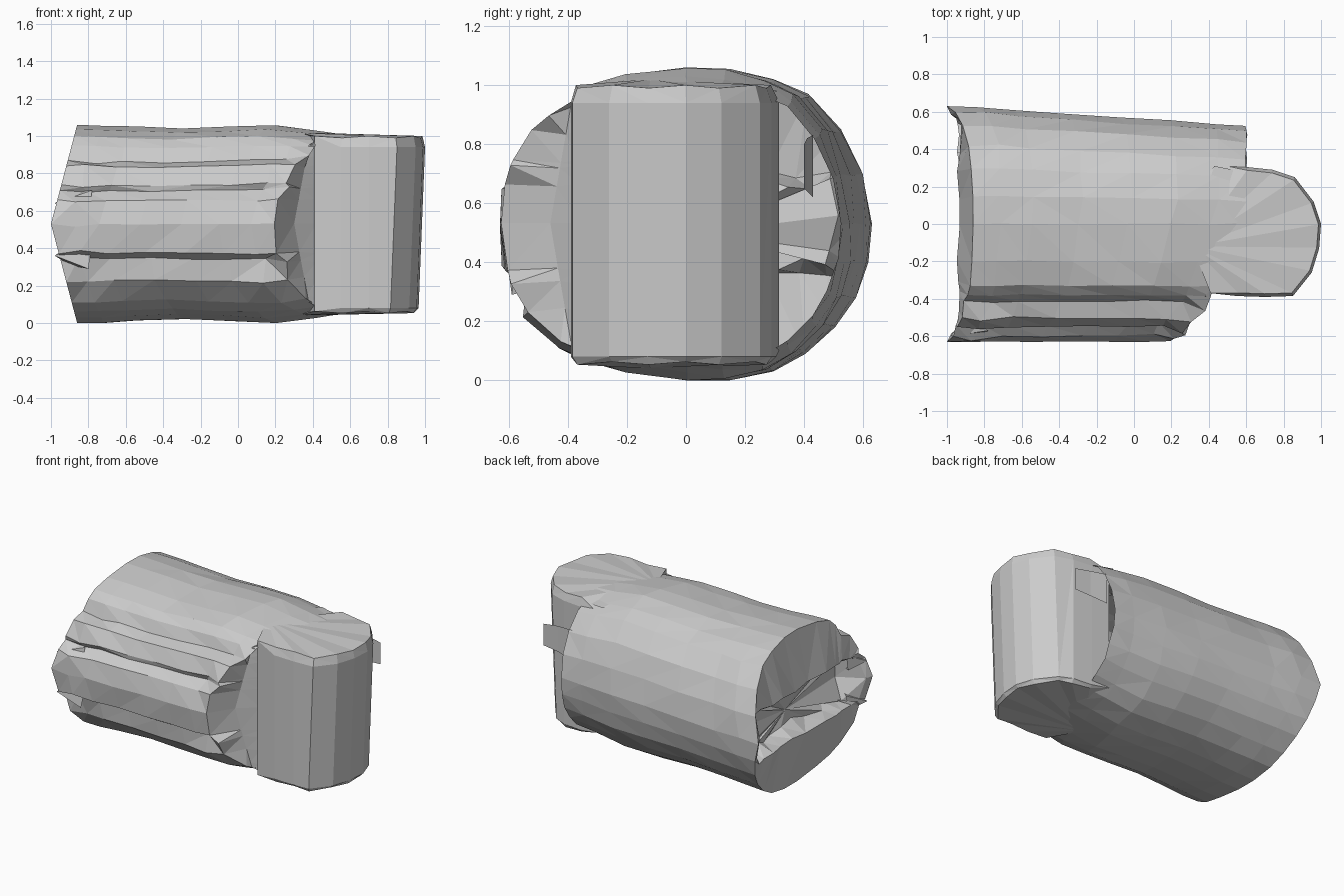
import bpy, bmesh, math, random
from mathutils import Vector

random.seed(4)
cube = bpy.data.objects.get("Cube")
if cube:
    bpy.data.objects.remove(cube)

grey = bpy.data.materials.new("plain_grey")
grey.use_nodes = True
grey.diffuse_color = (0.6, 0.6, 0.6, 1)
grey.node_tree.nodes["Principled BSDF"].inputs["Base Color"].default_value = (0.6, 0.6, 0.6, 1)

MID = 0.53  # height of the barrel axis


def finish(bm, name):
    bmesh.ops.remove_doubles(bm, verts=bm.verts, dist=0.0005)
    bmesh.ops.triangulate(bm, faces=bm.faces)
    bmesh.ops.recalc_face_normals(bm, faces=bm.faces)
    mesh = bpy.data.meshes.new(name)
    bm.to_mesh(mesh)
    bm.free()
    mesh.materials.append(grey)
    obj = bpy.data.objects.new(name, mesh)
    bpy.context.collection.objects.link(obj)
    return obj


def add_ring(bm, points):
    return [bm.verts.new(p) for p in points]


def bridge(bm, a, b, closed=True):
    n = len(a)
    for i in range(n if closed else n - 1):
        j = (i + 1) % n
        bm.faces.new((a[i], a[j], b[j], b[i]))


def fan(bm, ring, tip):
    v = bm.verts.new(tip)
    for i, p in enumerate(ring):
        bm.faces.new((p, ring[(i + 1) % len(ring)], v))


def lerp(a, b, t):
    return a + (b - a) * max(0, min(1, t))


# Barrel cross-section: stepped folds down the front, then round the back
front = [(-.33, 1.0), (-.38, .95), (-.41, .87), (-.5, .84), (-.55, .74), (-.54, .71),
         (-.6, .66), (-.63, .53), (-.61, .37), (-.55, .34), (-.54, .22),
         (-.43, .11), (-.33, .06)]
back = [(-.2, .03), (0, 0), (.15, 0), (.3, .03), (.41, .09), (.51, .18), (.58, .28),
        (.62, .4), (.63, .53), (.6, .7), (.53, .85), (.42, .97), (.3, 1.02), (.15, 1.055),
        (0, 1.06), (-.2, 1.035)]
profile = front + back


def left_x(z):
    return -0.86 - 0.14 * (1 - abs(z - MID) / MID)


def right_x(y):
    if y < -0.38:
        return lerp(0.41, 0.2, (-0.38 - y) / 0.24)
    return lerp(0.41, 0.6, (y + 0.38) / 0.5)


def barrel_point(y, z, f):
    x = lerp(left_x(z), right_x(y), f)
    # the right rim loses the folds and becomes a plain oval
    if y < -0.35 and f == 1:
        r = (abs(y / 0.63) ** 2.2 + abs((z - MID) / MID) ** 2.2) ** (1 / 2.2)
        y, z = y / r, MID + (z - MID) / r
    # waist, end taper and a narrowing back wall
    squeeze = 1 - 0.035 * math.sin(math.pi * min(1, f * 1.3)) ** 2
    squeeze -= 0.1 * max(0, x - 0.2) / 0.4
    if y > 0:
        y *= 1 - 0.17 * (x + 1) / 1.6
    rough = 0.006
    if y < -0.4 and 0.2 < z < 0.9 and 0 < f < 0.2:
        rough = 0.028
    elif y < -0.4 and 0.8 < f < 1 or y > 0.35 and z > 0.5 and 0 < f < 0.2:
        rough = 0.018
    j = [random.uniform(-rough, rough) for _ in range(3)]
    if f == 0:
        j = [0, 0, 0]
    y = max(-0.63, y + j[1])
    return Vector((x + j[0], y, max(0, MID + (z - MID) * squeeze + j[2] * 0.6)))


bm = bmesh.new()
rings = []
for f in (0, .1, .22, .4, .58, .75, .9, 1):
    rings.append(add_ring(bm, [barrel_point(y, z, f) for y, z in profile]))
for a, b in zip(rings, rings[1:]):
    bridge(bm, a, b)

# Creased web joining the front of the barrel to the upright column
rim = rings[-1][:len(front)]
crease, seam = [], []
for v in rim:
    h = v.co.z - MID
    dent = 1 - min(1, abs(h) / 0.45)
    crease.append(bm.verts.new((lerp(0.38, 0.3, dent), lerp(-.385, -.46, dent),
                                MID + h * 0.95)))
    seam.append(bm.verts.new((0.42, -0.36, MID + h)))
bridge(bm, rim, crease, False)
bridge(bm, crease, seam, False)

# Left end: flat lips folded over above and below a crumpled slot
lip, pit = [], []
for v in rings[0]:
    r = lambda a: random.uniform(-a, a)
    x, y, z = v.co
    z = lerp(MID - 0.17, MID + 0.17, (z - MID + 0.17) / 0.34)
    lip.append((left_x(z) + 0.02 + r(.012), y * 0.92 + r(.015), z + r(.015)))
    pit.append((-0.83 + r(.04), y * 0.8 + r(.02), MID + (z - MID) * 0.8 + r(.03)))
lip, pit = add_ring(bm, lip), add_ring(bm, pit)
bridge(bm, rings[0], lip)
bridge(bm, lip, pit)
fan(bm, pit, (-0.8, 0.05, 0.5))
finish(bm, "barrel_shell")

# Upright column at the right end, with chamfered caps fanned from a point
outline = [(.41, -.37), (.55, -.385), (.7, -.39), (.85, -.385), (.95, -.26), (.99, -.13),
           (1.0, 0), (.96, .12), (.86, .25), (.74, .29), (.6, .305), (.47, .315),
           (.35, -.08)]
cx, cy = 0.68, -0.05


def column_ring(z, scale, ripple=0):
    lean = (z - 0.94) * 0.04
    pts = []
    for i, (x, y) in enumerate(outline):
        s = scale if x > 0.5 else 1
        # the corner tucked inside the barrel stays below its skin
        tuck = 0.9 if x < 0.5 and y > 0 else 1
        pts.append((cx + (x - cx) * s + lean * (x > 0.8), cy + (y - cy) * s,
                    MID + (z - MID) * tuck + ripple * (-1) ** i))
    return pts


bm = bmesh.new()
levels = [add_ring(bm, column_ring(*args))
          for args in ((.058, .95, .005), (.08, 1), (.94, 1), (.995, .95, .005))]
for a, b in zip(levels, levels[1:]):
    bridge(bm, a, b)
fan(bm, levels[-1], (0.31, -0.12, 1.02))
fan(bm, levels[0], (0.31, -0.12, 0.04))
finish(bm, "upright_column")

# Thin flap standing out behind the column
bm = bmesh.new()
low = add_ring(bm, [(.58, .43, .62), (.7, .41, .64), (.82, .4, .65)])
high = add_ring(bm, [(.58, .43, .83), (.7, .41, .82), (.82, .4, .8)])
bridge(bm, low, high, False)
finish(bm, "rear_flap")


# Small raised folds where the barrel meets the column top and at the left corners
def fold(name, base, tip):
    b = bmesh.new()
    fan(b, add_ring(b, base), tip)
    finish(b, name)


fold("top_fold", [(.2, .02, 1.0), (.28, -.12, 1.0), (.58, .28, .97), (.43, .31, .98)],
     (.34, .06, 1.03))
for name, z in (("upper_corner_fold", .64), ("lower_corner_fold", .36)):
    fold(name, [(-.78, -.57, z + .07), (-.8, -.59, z - .07), (-.9, -.5, z - .05),
                (-.9, -.48, z + .06)], (-.98, -.6, z))
